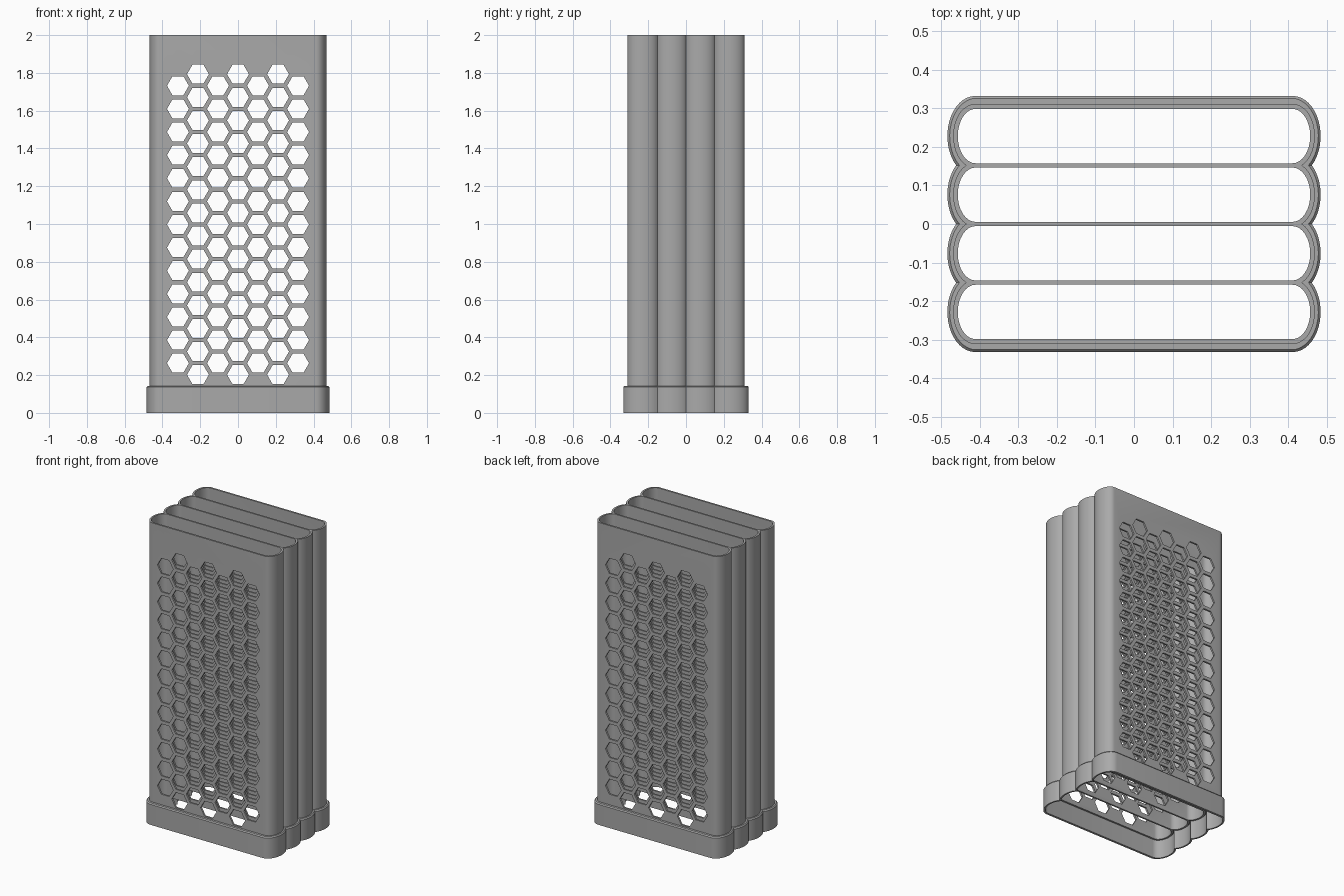
import bpy
import bmesh
from math import sin, cos, asin, pi, radians

if "Cube" in bpy.data.objects:
    bpy.data.objects.remove(bpy.data.objects["Cube"], do_unlink=True)

PITCH = 0.152                       # distance between neighbouring cells
CENTRES = [(i - 1.5) * PITCH for i in range(4)]
STEPS = 16                          # segments on each rounded end

grey = bpy.data.materials.new("matte_grey")
grey.use_nodes = True
grey.diffuse_color = (0.4, 0.4, 0.4, 1)
grey.node_tree.nodes["Principled BSDF"].inputs["Base Color"].default_value = (0.4, 0.4, 0.4, 1)


def rounded_outline(half_x, half_y, round_x, centres):
    """Outline of a row of overlapping slots with elliptical ends."""
    right = []
    for i, cy in enumerate(centres):
        seam = asin(min(1, PITCH / 2 / half_y))
        start = -pi / 2 if i == 0 else -seam
        end = pi / 2 if i == len(centres) - 1 else seam
        first = 0 if i == 0 else 1
        for k in range(first, STEPS + 1):
            t = start + (end - start) * k / STEPS
            right.append((half_x - round_x + round_x * cos(t), cy + half_y * sin(t)))
    return right + [(-x, y) for x, y in reversed(right)]


def loft(bm, rings):
    """Closed solid through rings of (outline, height)."""
    loops = [[bm.verts.new((x, y, z)) for x, y in pts] for pts, z in rings]
    n = len(loops[0])
    bm.faces.new(loops[0][::-1])
    bm.faces.new(loops[-1])
    for low, high in zip(loops, loops[1:]):
        for i in range(n):
            j = (i + 1) % n
            bm.faces.new((low[i], low[j], high[j], high[i]))


def make_object(name, bm):
    bmesh.ops.recalc_face_normals(bm, faces=bm.faces[:])
    mesh = bpy.data.meshes.new(name)
    bm.to_mesh(mesh)
    bm.free()
    mesh.materials.append(grey)
    obj = bpy.data.objects.new(name, mesh)
    bpy.context.scene.collection.objects.link(obj)
    return obj


def cut(obj, cutter):
    """Subtract the cutter, bake the result and drop the cutter."""
    cutter.hide_render = True
    mod = obj.modifiers.new("cut", 'BOOLEAN')
    mod.operation = 'DIFFERENCE'
    mod.solver = 'EXACT'
    mod.object = cutter
    graph = bpy.context.evaluated_depsgraph_get()
    mesh = bpy.data.meshes.new_from_object(obj.evaluated_get(graph))
    obj.modifiers.clear()
    obj.data = mesh
    bpy.data.objects.remove(cutter, do_unlink=True)


def solid(name, *rings):
    bm = bmesh.new()
    loft(bm, rings)
    return make_object(name, bm)


# Scalloped body, hollowed into four tall slots
body_shape = rounded_outline(0.469, 0.0825, 0.055, CENTRES)
body = solid("perforated_body", (body_shape, 0.12), (body_shape, 2.0))
bm = bmesh.new()
for cy in CENTRES:
    slot = rounded_outline(0.457, 0.0705, 0.046, [cy])
    loft(bm, [(slot, 0.0), (slot, 2.1)])
cut(body, make_object("slot_cutter", bm))

# Honeycomb of hexagonal holes through every wall
bm = bmesh.new()
for col in range(-3, 4):
    rows, base = (13, 0.263) if col % 2 else (14, 0.202)
    for row in range(rows):
        cx, cz = col * 0.106, base + row * 0.1224
        loops = [[bm.verts.new((cx + 0.058 * cos(k * pi / 3), y, cz + 0.058 * sin(k * pi / 3)))
                  for k in range(6)] for y in (-0.5, 0.5)]
        bm.faces.new(loops[0])
        bm.faces.new(loops[1][::-1])
        for k in range(6):
            j = (k + 1) % 6
            bm.faces.new((loops[0][k], loops[1][k], loops[1][j], loops[0][j]))
cut(body, make_object("hole_cutter", bm))

# Open sleeve at the foot, with a small chamfer on its top edge
sleeve_shape = rounded_outline(0.484, 0.104, 0.072, CENTRES)
chamfer_shape = rounded_outline(0.478, 0.098, 0.069, CENTRES)
sleeve = solid("base_sleeve", (sleeve_shape, 0.0), (sleeve_shape, 0.136), (chamfer_shape, 0.143))
cavity = rounded_outline(0.474, 0.089, 0.06, CENTRES)
cut(sleeve, solid("cavity_cutter", (cavity, -0.1), (cavity, 0.125)))
neck = rounded_outline(0.467, 0.0805, 0.054, CENTRES)
cut(sleeve, solid("neck_cutter", (neck, -0.1), (neck, 0.3)))

# Smooth the rounded ends, keep hard edges
for obj in (body, sleeve):
    bpy.ops.object.select_all(action='DESELECT')
    obj.select_set(True)
    bpy.context.view_layer.objects.active = obj
    bpy.ops.object.shade_smooth_by_angle(angle=radians(30))
